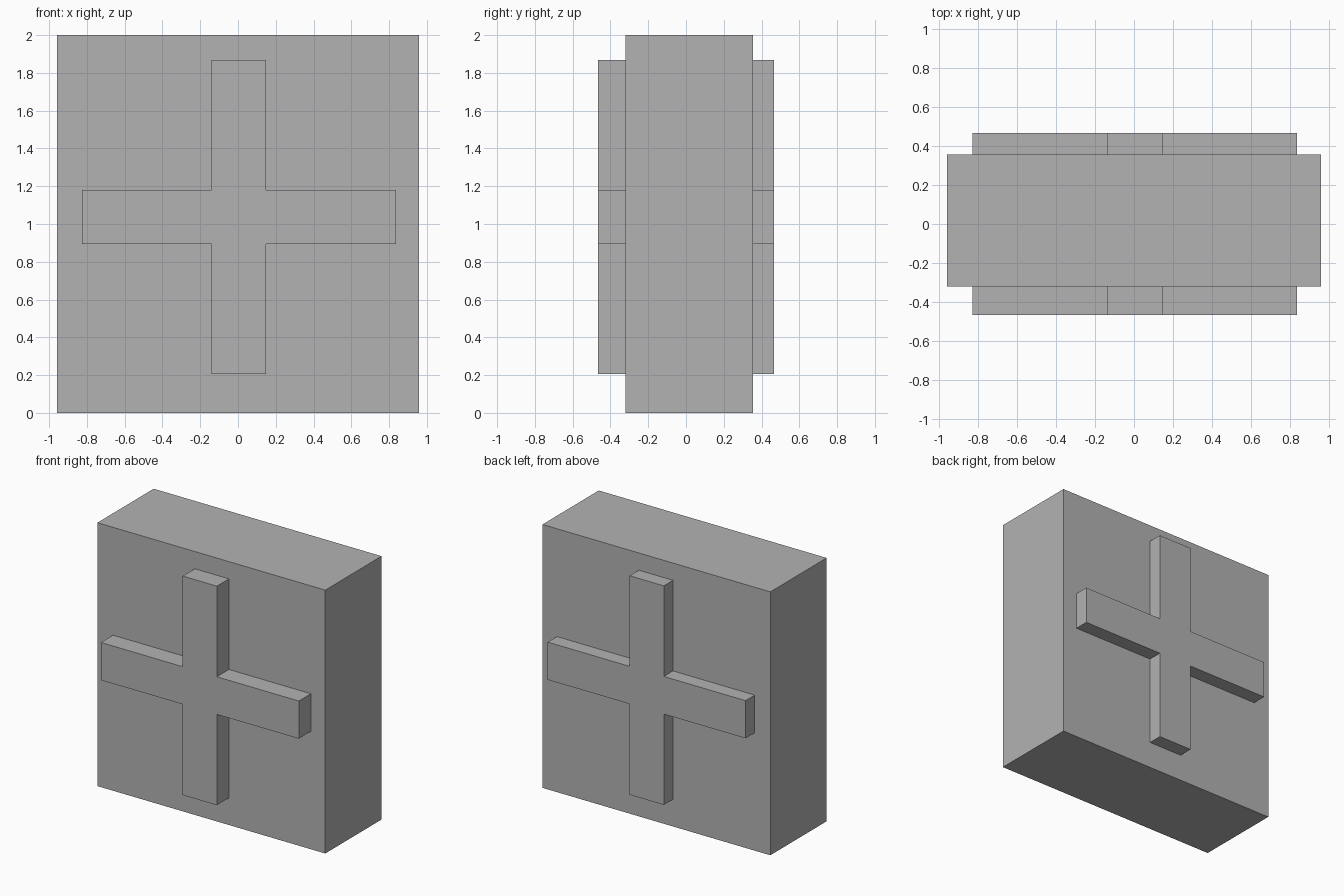
import bpy
import bmesh

cube = bpy.data.objects.get("Cube")
if cube:
    bpy.data.objects.remove(cube, do_unlink=True)

grey = bpy.data.materials.new("mid grey")
grey.use_nodes = True
colour = (0.45, 0.45, 0.45, 1)
grey.diffuse_color = colour
grey.node_tree.nodes["Principled BSDF"].inputs["Base Color"].default_value = colour


def extrude_profile(name, outline, front, back):
    """Extrude an x-z outline from y = front to y = back."""
    bm = bmesh.new()
    face = bm.faces.new([bm.verts.new((x, front, z)) for x, z in outline])
    extruded = bmesh.ops.extrude_face_region(bm, geom=[face])
    moved = [v for v in extruded["geom"] if isinstance(v, bmesh.types.BMVert)]
    bmesh.ops.translate(bm, verts=moved, vec=(0, back - front, 0))
    bmesh.ops.recalc_face_normals(bm, faces=bm.faces)
    mesh = bpy.data.meshes.new(name)
    bm.to_mesh(mesh)
    bm.free()
    mesh.materials.append(grey)
    obj = bpy.data.objects.new(name, mesh)
    bpy.context.collection.objects.link(obj)
    return obj


# Main slab
HALF_W, FRONT, BACK = 0.957, -0.32, 0.355
extrude_profile("slab", [(-HALF_W, 0), (HALF_W, 0), (HALF_W, 2), (-HALF_W, 2)], FRONT, BACK)

# Raised cross outline: outer extent and arm edges on each axis
x0, x1, x2, x3 = -0.826, -0.139, 0.148, 0.836
z0, z1, z2, z3 = 0.206, 0.895, 1.181, 1.869
cross = [(x1, z0), (x2, z0), (x2, z1), (x3, z1), (x3, z2), (x2, z2),
         (x2, z3), (x1, z3), (x1, z2), (x0, z2), (x0, z1), (x1, z1)]

# Crosses standing out from the front and back faces
DEPTH = 0.465
extrude_profile("front_cross", cross, -DEPTH, FRONT)
extrude_profile("back_cross", cross, BACK, DEPTH)
